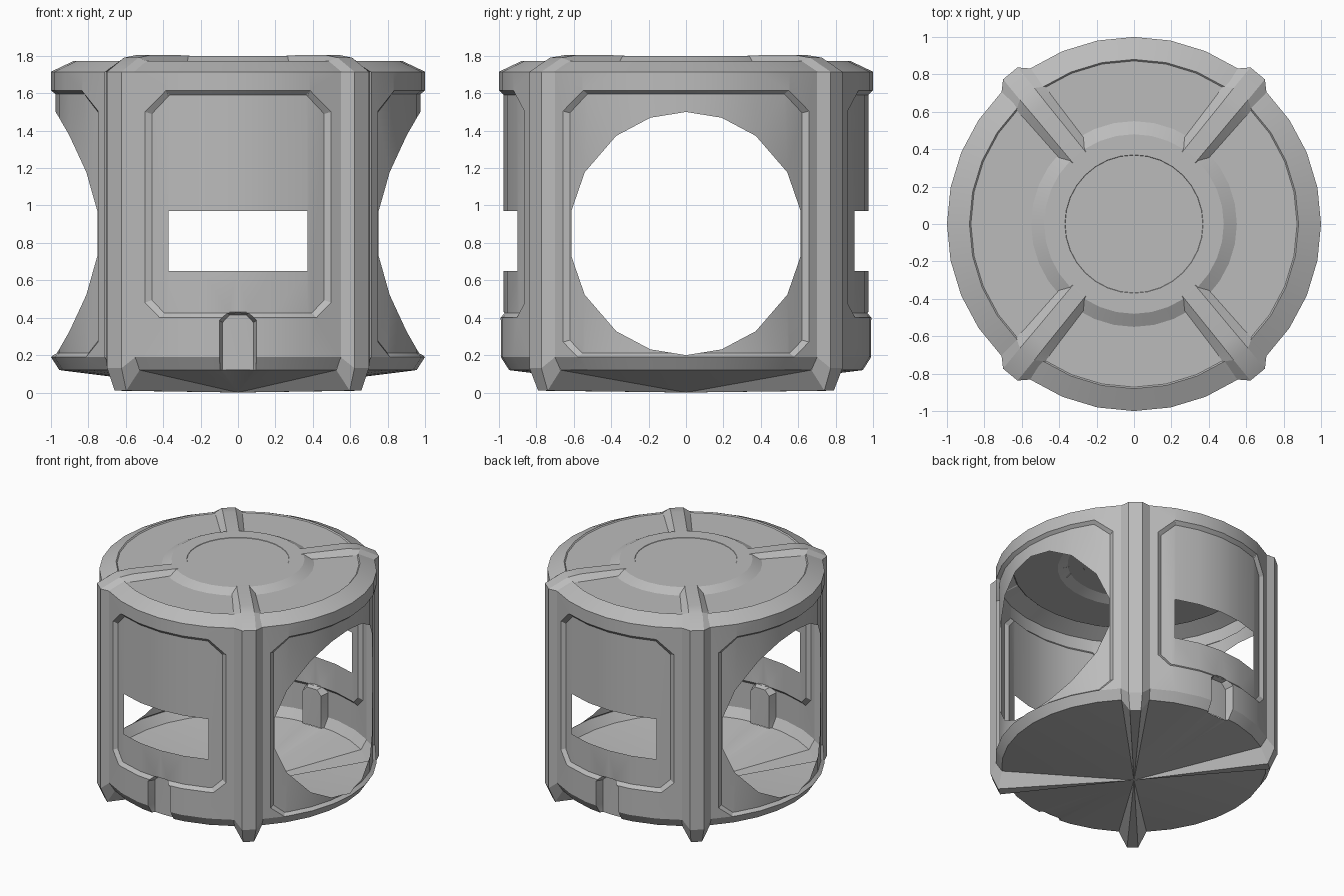
import bpy
from math import asin, atan2, cos, pi, radians, sin, sqrt
from mathutils import Vector
from mathutils.geometry import delaunay_2d_cdt

STEP = 2 * pi / 32           # wall facet angle
PILLAR = radians(50.6)       # pillar direction, measured from the x axis
HALF = radians(6)            # half angle covered by one pillar
LOW, RIM, TOP = 0.12, 0.19, 1.715
EPS = 1e-4

if "Cube" in bpy.data.objects:
    bpy.data.objects.remove(bpy.data.objects["Cube"])

grey = bpy.data.materials.new("plain_grey")
grey.use_nodes = True
grey.diffuse_color = (0.5, 0.5, 0.5, 1)
grey.node_tree.nodes["Principled BSDF"].inputs["Base Color"].default_value = (0.5, 0.5, 0.5, 1)


def add_part(name, verts, faces):
    mesh = bpy.data.meshes.new(name)
    mesh.from_pydata(verts, [], faces)
    mesh.materials.append(grey)
    obj = bpy.data.objects.new(name, mesh)
    bpy.context.collection.objects.link(obj)
    bpy.ops.object.select_all(action='DESELECT')
    obj.select_set(True)
    bpy.context.view_layer.objects.active = obj
    bpy.ops.object.shade_smooth_by_angle(angle=radians(20))
    return obj


def loft(name, rings, closed=False):
    n = len(rings[0])
    verts = [p for ring in rings for p in ring]
    faces = []
    for k in range(len(rings) - 1):
        for i in range(n if closed else n - 1):
            j = (i + 1) % n
            faces.append((k * n + i, k * n + j, k * n + n + j, k * n + n + i))
    if closed:
        faces.append(tuple(range((len(rings) - 1) * n, len(rings) * n)))
    return add_part(name, verts, faces)


# Outlines on the unrolled wall, as (angle, height)
def outline(w, z0, z1, bottom, top):
    half = [(w - bottom, z0), (w, z0 + bottom), (w, z1 - top), (w - top, z1)]
    pts = half + [(-x, z) for x, z in reversed(half)]
    out = []
    for x, z in pts:
        p = Vector((asin(x), z))
        if not out or (p - out[-1]).length > EPS:
            out.append(p)
    return out


def hole_outline(ry=0.643, rz=0.65, zc=0.85):
    def height(u):
        return rz * sqrt(max(0, 1 - (sin(u) / ry) ** 2))
    us = [k * STEP for k in range(-3, 4)]
    end = asin(0.632)
    us = [-end] + us + [end]
    return ([Vector((u, zc - height(u))) for u in us]
            + [Vector((u, zc + height(u))) for u in reversed(us)])


def inside(poly, p):
    """Distance inside a convex outline, negative when outside."""
    best = 9
    for a, b in zip(poly, poly[1:] + poly[:1]):
        e = (b - a).normalized()
        best = min(best, e.x * (p.y - a.y) - e.y * (p.x - a.x))
    return best


def blend(outer, inner, p):
    a, b = inside(outer, p), inside(inner, p)
    if a <= EPS:
        return 0
    return 1 if b >= -EPS else a / (a - b)


def wall_radius(u, z):
    local = (u % STEP) - STEP / 2
    r = 1 if z >= RIM else 0.955 + 0.045 * (z - LOW) / (RIM - LOW)
    return r * cos(STEP / 2) / cos(local)


def wall_panel(name, turn, half, recess, opening, notch=None):
    pts, edges = [], []

    def add(poly, closed=True):
        s = len(pts)
        pts.extend(poly)
        n = len(poly)
        edges.extend((s + i, s + (i + 1) % n) for i in range(n if closed else n - 1))

    add([Vector(p) for p in ((-half, LOW), (half, LOW), (half, TOP), (-half, TOP))])
    add([Vector((-half, RIM)), Vector((half, RIM))], False)
    for k in range(-int(half / STEP), int(half / STEP) + 1):
        add([Vector((k * STEP, LOW)), Vector((k * STEP, TOP))], False)
    for poly in recess + (opening,) + (notch or ()):
        add(poly)
    flat, _, tris, *_ = delaunay_2d_cdt(pts, edges, [], 0, 1e-6)
    faces = []
    for t in tris:
        c = sum((flat[i] for i in t), Vector((0, 0))) / len(t)
        if c.y > LOW and inside(opening, c) < 0:
            faces.append(t)
    used = sorted({i for t in faces for i in t})
    index = {v: i for i, v in enumerate(used)}
    verts = []
    for i in used:
        p = flat[i]
        r = wall_radius(p.x, p.y) - 0.025 * blend(*recess, p)
        if notch:
            r += (0.93 - r) * blend(*notch, p)
        verts.append((r * cos(turn + p.x), r * sin(turn + p.x), p.y))
    add_part(name, verts, [[index[i] for i in t] for t in faces])


# Side walls with round openings, front and back walls with slots and notches
side_recess = (outline(0.66, 0.19, 1.615, 0.08, 0.11), outline(0.64, 0.21, 1.595, 0.07, 0.1))
front_recess = (outline(0.5, 0.4, 1.615, 0.08, 0.115), outline(0.475, 0.425, 1.59, 0.07, 0.1))
slot = outline(0.38, 0.65, 0.97, 0, 0)
notch = (outline(0.1, 0, 0.43, 0, 0.045), outline(0.088, 0, 0.415, 0, 0.04))
side_half, front_half = PILLAR - HALF, pi / 2 - PILLAR - HALF
for name, turn in (("left", 0), ("right", pi)):
    wall_panel(name + "_wall", turn, side_half, side_recess, hole_outline())
for name, turn in (("front", -pi / 2), ("back", pi / 2)):
    wall_panel(name + "_wall", turn, front_half, front_recess, slot, notch)

# Lid with sloped rim, fine groove and raised centre
lid = [(1.0, TOP), (0.88, 1.772), (0.872, 1.764), (0.55, 1.764), (0.48, 1.8), (0.37, 1.8), (0.368, 1.797)]
loft("lid", [[(r * cos(k * STEP), r * sin(k * STEP), z) for k in range(32)] for r, z in lid], True)

# Pillars running from the feet up and over the lid:
# (base half width, base radius, base z, ridge half width, ridge radius, ridge z)
stations = [
    (0.1, 0.95, LOW, 0.04, 0.99, 0.01),
    (0.104, 0.99, RIM, 0.05, 1.042, 0.13),
    (0.104, 0.99, TOP, 0.05, 1.042, 1.715),
    (0.1, 0.87, 1.768, 0.05, 0.9, 1.79),
    (0.095, 0.8, 1.764, 0.048, 0.8, 1.804),
    (0.085, 0.53, 1.77, 0.045, 0.46, 1.803),
]
pillars = {"back_left": PILLAR, "back_right": pi - PILLAR,
           "front_right": pi + PILLAR, "front_left": -PILLAR}
floor_edge = []
for name, a in pillars.items():
    radial, side = Vector((cos(a), sin(a), 0)), Vector((-sin(a), cos(a), 0))
    rings = []
    for bw, br, bz, rw, rr, rz in stations:
        row = [(-bw, br, bz), (-rw, rr, rz), (rw, rr, rz), (bw, br, bz)]
        rings.append([radial * r + side * w + Vector((0, 0, z)) for w, r, z in row])
    loft(name + "_pillar", rings)
    floor_edge += rings[0]

# Shallow cone floor joining the walls and feet to the centre point
for turn, half, notched in ((0, side_half, 0), (pi, side_half, 0),
                            (-pi / 2, front_half, 1), (pi / 2, front_half, 1)):
    n = int(half / STEP)
    marks = [(k * STEP, wall_radius(k * STEP, LOW)) for k in range(-n, n + 1) if k or not notched]
    if notched:
        for s in (-1, 1):
            marks += [(s * asin(0.1), 0.953), (s * asin(0.088), 0.93)]
    floor_edge += [Vector((r * cos(turn + u), r * sin(turn + u), LOW)) for u, r in marks]
floor_edge.sort(key=lambda p: atan2(p.y, p.x))
count = len(floor_edge)
add_part("floor", [(0, 0, 0)] + floor_edge,
         [(0, (i + 1) % count + 1, i + 1) for i in range(count)])
